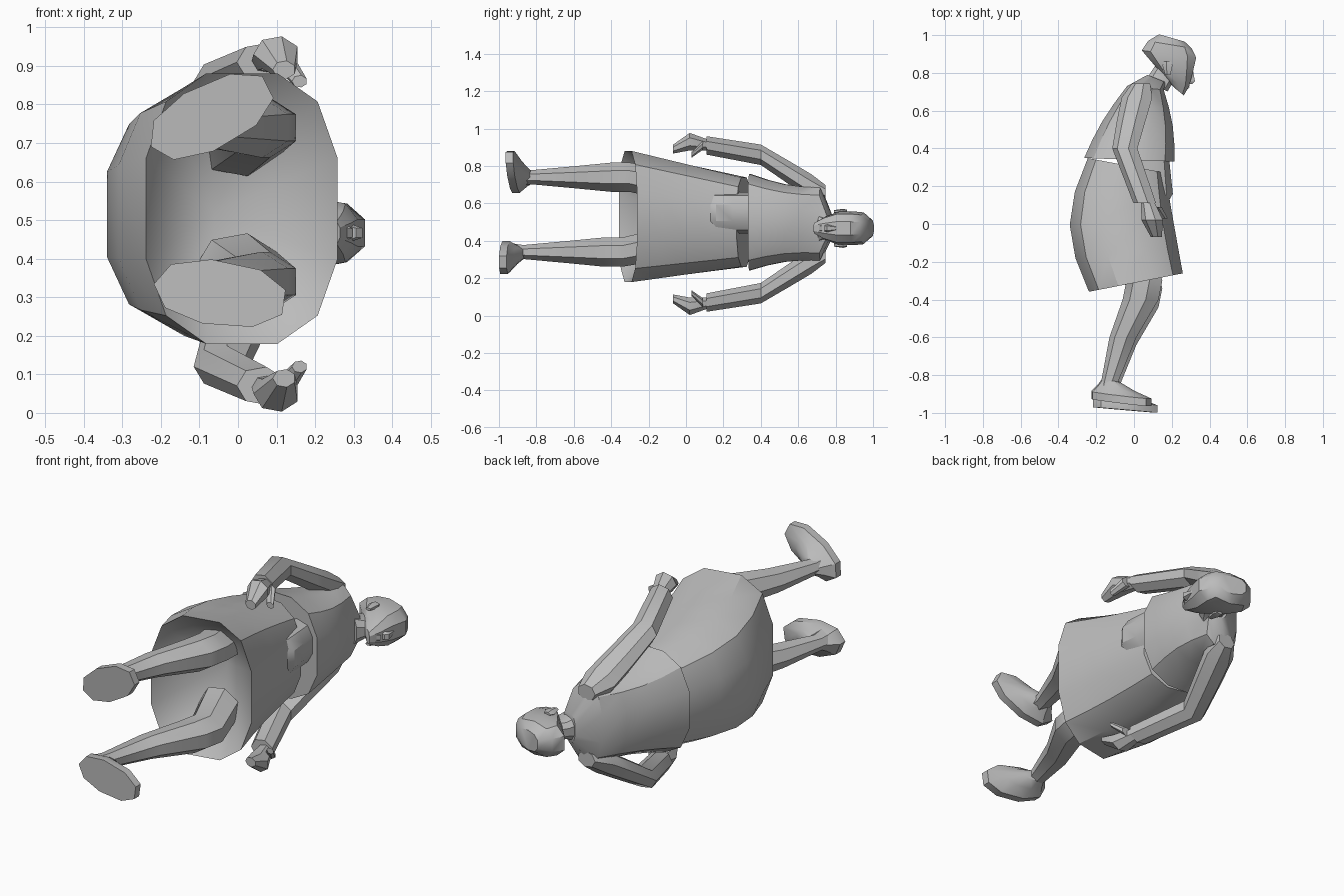
import bpy, bmesh, math

cube = bpy.data.objects.get("Cube")
if cube:
    bpy.data.objects.remove(cube, do_unlink=True)

# One flat colour for the whole figure
shade = 0.5
grey = bpy.data.materials.new("plain grey")
grey.use_nodes = True
grey.diffuse_color = (shade, shade, shade, 1)
grey.node_tree.nodes["Principled BSDF"].inputs["Base Color"].default_value = grey.diffuse_color


def mix(start, end, t):
    return start + (end - start) * t


def outline(sides, power=1.0):
    """Unit polygon; a power below one makes it boxier."""
    points = []
    for i in range(sides):
        angle = (i + 0.5) * math.tau / sides
        c, s = math.cos(angle), math.sin(angle)
        points.append((math.copysign(abs(c) ** power, c), math.copysign(abs(s) ** power, s)))
    return points


BODY = outline(12, 0.75)
HEAD = outline(10, 0.8)
LIMB = outline(7)
SMALL = outline(5)
SOLE = outline(9, 0.9)


def ring(shape, x, y, z, depth, width, lean=0.0):
    """Cross-section at height y; lean lowers its front and lifts its back."""
    return [(x + depth * u, y - lean * u, z + width * v) for u, v in shape]


def loft(name, rings, apex=None):
    """Skin the rings; the last end is flat, or a cone to the apex."""
    bm = bmesh.new()
    rows = [[bm.verts.new(point) for point in points] for points in rings]
    count = len(rows[0])
    for low, high in zip(rows, rows[1:]):
        for i in range(count):
            j = (i + 1) % count
            bm.faces.new((low[i], low[j], high[j], high[i]))
    bm.faces.new(rows[0])
    end = bm.faces.new(rows[-1])
    if apex:
        hub = bmesh.ops.poke(bm, faces=[end])["verts"][0]
        hub.co = apex
    bmesh.ops.recalc_face_normals(bm, faces=bm.faces)
    mesh = bpy.data.meshes.new(name)
    bm.to_mesh(mesh)
    bm.free()
    mesh.materials.append(grey)
    part = bpy.data.objects.new(name, mesh)
    bpy.context.collection.objects.link(part)
    bpy.ops.object.select_all(action='DESELECT')
    part.select_set(True)
    bpy.context.view_layer.objects.active = part
    bpy.ops.object.shade_smooth_by_angle(angle=math.radians(32))


# Skirt: flares from waist to hem, bulges backwards, hollow underneath
def skirt_ring(t):
    bulge = 0.05 * math.sin(math.pi * t)
    return ring(BODY, mix(-.04, .01, t) - bulge, mix(.31, -.31, t), mix(.5, .53, t),
                mix(.21, .255, t) + bulge, mix(.245, .36, t), mix(.04, -.05, t))


loft("skirt", [skirt_ring(i / 4) for i in range(5)], apex=(-.06, 0, .52))


# Blouse: tapers from an overhanging hem to the shoulders, then to the neck
def blouse_ring(t):
    belly = 0.02 * math.sin(math.pi * t)
    return ring(BODY, mix(-.025, .06, t), mix(.34, .72, t), mix(.5, .49, t),
                mix(.245, .1, t) + belly, mix(.265, .2, t) - belly, 0.01)


blouse = [blouse_ring(i / 4) for i in range(5)]
loft("blouse", blouse + [ring(BODY, .12, .77, .475, .05, .07, .02)])

# Belly bulge below the blouse hem
loft("belly", [ring(HEAD, .1, y, .55, depth, .11) for y, depth in
               ((.34, .09), (.25, .1), (.16, .11), (.11, .08))])

# Neck and head, tilted forwards
face_z = 0.467
loft("neck", [ring(HEAD, x, y, face_z, .06, width, .03) for x, y, width in
              ((.12, .73, .075), (.15, .78, .05), (.19, .84, .05))])
loft("head", [ring(HEAD, x, y, face_z, depth, width, .02) for x, y, depth, width in
              ((.24, .7, .025, .035), (.23, .75, .065, .065), (.21, .82, .105, .09),
               (.185, .9, .15, .09), (.19, .95, .12, .085), (.2, .985, .07, .05))])
loft("nose", [ring(SMALL, x, y, face_z, radius, radius) for x, y, radius in
              ((.29, .74, .02), (.305, .755, .022), (.305, .81, .01))])
loft("mouth", [ring(SMALL, x, .72, face_z, .015, .02, lean) for x, lean in
               ((.27, .01), (.285, -.01))])

# Paired parts: the right side points up, the left side towards the ground
for side, flip in (("right", 1), ("left", -1)):
    def limb(name, middle, stations, drop=0.0):
        loft(side + "_" + name, [ring(LIMB, x, y - drop, middle + flip * out, r, 0.8 * r)
                                 for x, y, out, r in stations])

    ear_z = face_z + flip * 0.09
    loft(side + "_ear", [ring(SMALL, .18, y, ear_z, r, r / 2) for y, r in
                         ((.79, .015), (.84, .03), (.86, .02))])

    limb("arm", .49, [(.04, .745, .17, .05), (.02, .67, .2, .085), (-.01, .55, .275, .08),
                      (-.045, .4, .37, .07), (.06, .11, .42, .063)])
    limb("hand", .49, [(.07, .13, .42, .035), (.1, .02, .44, .06), (.12, -.07, .4, .03)])
    limb("thumb", .49, [(.12, .09, .42, .03), (.16, .03, .37, .02)])

    right = side == "right"
    drop = 0 if right else 0.04
    leg_z = .54 + flip * 0.2
    limb("leg", .54, [(0, -.1, .16, .11), (.06, -.3, .2, .1), (.04, -.4, .2, .1),
                      (-.055, -.6, .2, .075), (-.125, -.83, .2, .048),
                      (-.13, -.89, .2, .06)], drop)

    # Foot: flat sole and rim, sloping up to the ankle; the right toes turn out
    turn = math.radians(27 if right else -8)
    sole = ring(SOLE, 0, -.945 if right else -.985, 0, .175, .085, .02 if right else .015)
    heel_x, foot_z = (-.07, .77) if right else (-.045, .31)
    layers = []
    for scale, rise in ((1, 0), (1, .04), (.6, .08), (.3, .12)):
        layer = []
        for x, y, z in sole:
            turned_x = heel_x + x * math.cos(turn) - z * math.sin(turn)
            turned_z = foot_z + x * math.sin(turn) + z * math.cos(turn)
            layer.append((mix(-.13, turned_x, scale), y + rise, mix(leg_z, turned_z, scale)))
        layers.append(layer)
    loft(side + "_foot", layers)
